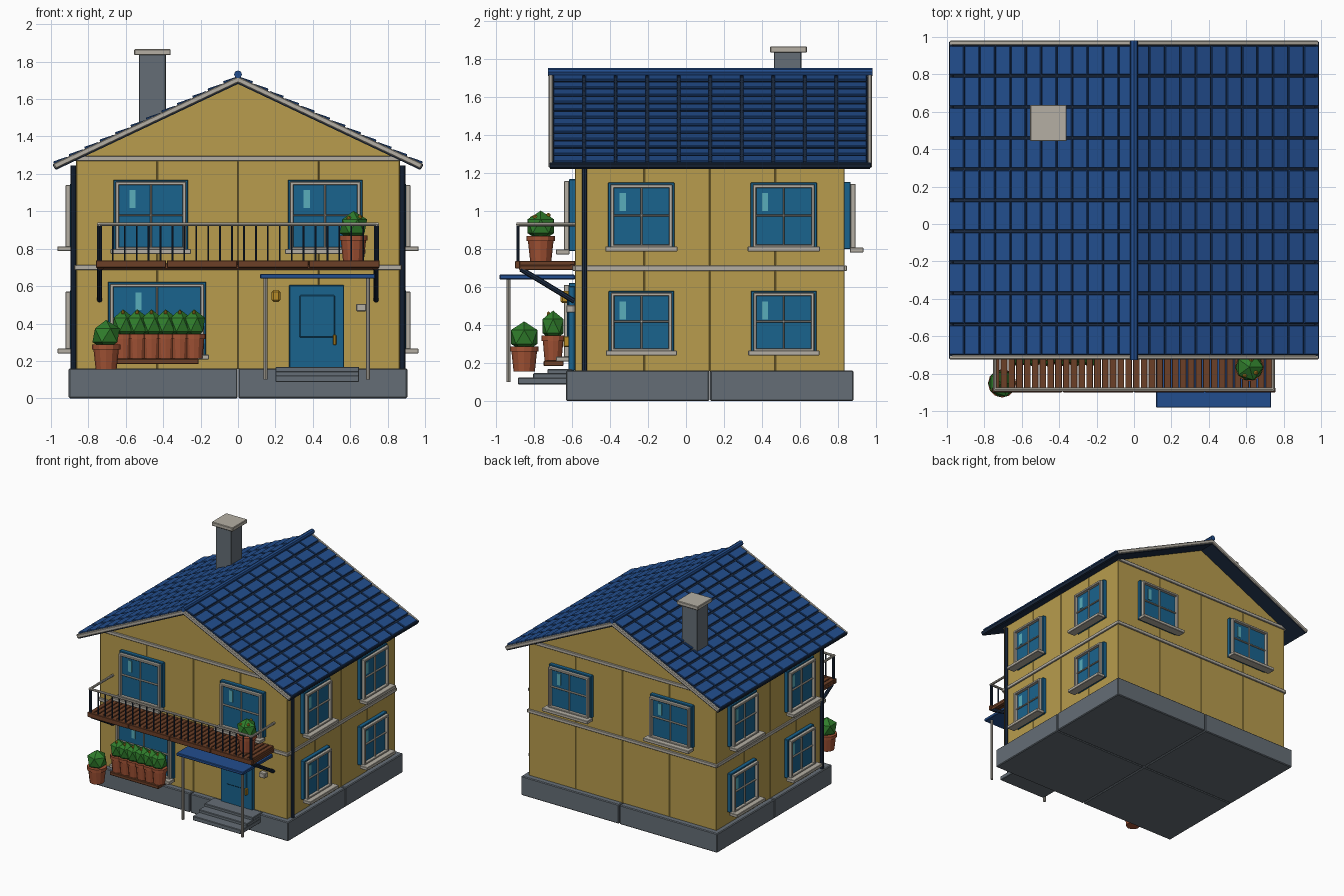
import bpy, bmesh, math
from mathutils import Matrix, Vector

if "Cube" in bpy.data.objects:
    bpy.data.objects.remove(bpy.data.objects["Cube"])

def mat(name, *c):
    m = bpy.data.materials.new(name)
    m.diffuse_color = (*c, 1)
    m.use_nodes = True
    m.node_tree.nodes["Principled BSDF"].inputs["Base Color"].default_value = m.diffuse_color
    return m

WALL = mat("ochre", .48, .335, .075)
STONE = mat("stone", .13, .155, .18)
TRIM = mat("trim", .46, .43, .37)
ROOF = mat("roof_blue", .016, .075, .27)
NAVY = mat("navy", .012, .025, .055)
GLASS = mat("window_blue", .01, .125, .27)
GLINT = mat("glint", .1, .42, .5)
WOOD = mat("wood", .15, .05, .02)
CLAY = mat("clay", .36, .085, .035)
LEAF = mat("leaf", .03, .21, .025)
GOLD = mat("gold", .5, .27, .02)
ID = Matrix()

def finish(name, bm, m, bevel=0.0):
    bmesh.ops.recalc_face_normals(bm, faces=bm.faces)
    me = bpy.data.meshes.new(name)
    bm.to_mesh(me)
    bm.free()
    me.materials.append(m)
    ob = bpy.data.objects.new(name, me)
    bpy.context.collection.objects.link(ob)
    if bevel:
        b = ob.modifiers.new("bevel", 'BEVEL')
        b.width, b.segments = bevel, 1
    return ob

def boxes(name, items, m, bevel=0.0, M=ID):
    # each item: x0, x1, y0, y1, z0, z1
    bm = bmesh.new()
    for x0, x1, y0, y1, z0, z1 in items:
        T = Matrix.Translation(((x0 + x1) / 2, (y0 + y1) / 2, (z0 + z1) / 2))
        S = Matrix.Diagonal((x1 - x0, y1 - y0, z1 - z0, 1))
        bmesh.ops.create_cube(bm, size=1, matrix=M @ T @ S)
    return finish(name, bm, m, bevel)

def rods(name, segs, r, m, sides=8):
    bm = bmesh.new()
    for p, q in segs:
        p, q = Vector(p), Vector(q)
        R = (q - p).to_track_quat('Z', 'Y').to_matrix().to_4x4()
        bmesh.ops.create_cone(bm, cap_ends=True, segments=sides, radius1=r, radius2=r,
                              depth=(q - p).length, matrix=Matrix.Translation((p + q) / 2) @ R)
    return finish(name, bm, m)

X, Y0, Y1, YC = .865, -.585, .835, .125

# stone base in four blocks
boxes("base", [(x, x + .902, y, y + .755, 0, .16) for x in (-.905, .003) for y in (-.632, .127)],
      STONE, .006)

# wall panels, two storeys
front, side = [], []
for z0, z1 in ((.155, .70), (.70, 1.285)):
    for i in range(4):
        x = -X + i * X / 2
        y = Y0 + .02 + i * .345
        for a in (Y0, Y1 - .03):
            front.append((x, x + X / 2, a, a + .03, z0, z1))
        for a in (-X, X - .03):
            side.append((a, a + .03, y, y + .345, z0, z1))
boxes("front_back_walls", front, WALL, .004)
boxes("side_walls", side, WALL, .004)

# gable walls
bm = bmesh.new()
for y in (Y0, Y1 - .03):
    f = bm.faces.new([bm.verts.new(p) for p in ((-X, y, 1.28), (X, y, 1.28), (0, y, 1.69))])
    ext = bmesh.ops.extrude_face_region(bm, geom=[f])
    bmesh.ops.translate(bm, vec=(0, .03, 0), verts=[v for v in ext["geom"] if isinstance(v, bmesh.types.BMVert)])
finish("gables", bm, WALL)

# trim bands
bands = []
for z in (.685, 1.268):
    bands += [(-X - .01, X + .01, y, y + .025, z, z + .028) for y in (Y0 - .012, Y1 - .013)]
bands += [(x, x + .025, Y0, Y1, .685, .713) for x in (-X - .012, X - .013)]
boxes("trim_bands", bands, TRIM, .003)

# roof: deck, verges, gutters and overlapping tiles on both slopes
TH, L, YR = math.atan(.472), 1.095, .8525
for s, label in ((0, "right"), (math.pi, "left")):
    M = Matrix.Translation((0, .1275, 1.725)) @ Matrix.Rotation(s, 4, 'Z') @ Matrix.Rotation(TH, 4, 'Y')
    boxes("roof_deck_" + label, [(0, L, -YR + .01, YR - .01, -.04, -.014)], NAVY, 0, M)
    boxes("verge_" + label, [(0, L, y, y + .024, -.034, -.004) for y in (-YR, YR - .024)], TRIM, .005, M)
    boxes("gutter_" + label, [(L - .02, L + .004, -YR + .005, YR - .005, -.034, -.005)], NAVY, .004, M)
    bm = bmesh.new()
    p, w = L / 12, 2 * (YR - .022) / 10
    for r in range(12):
        for c in range(10):
            T = Matrix.Translation(((r + .5) * p, -YR + .022 + (c + .5) * w, -.009))
            vs = bmesh.ops.create_cube(bm, size=1, matrix=T @ Matrix.Diagonal((p - .010, w - .012, .014, 1)))["verts"]
            for v in vs:
                if v.co.x > (r + .5) * p:
                    v.co.z += .009
    bmesh.ops.transform(bm, matrix=M, verts=bm.verts)
    finish("roof_tiles_" + label, bm, ROOF, .003)
rods("ridge", [((0, -.727, 1.732), (0, .982, 1.732))], .021, ROOF)

# chimney
boxes("chimney", [(-.53, -.385, .463, .608, 1.42, 1.84)], STONE, .004)
boxes("chimney_cap", [(-.555, -.36, .443, .637, 1.835, 1.867)], TRIM, .004)

# downpipes
rods("downpipes", [((x, -.535, .16), (x, -.535, 1.245)) for x in (-.881, .881)], .014, NAVY)

# windows: local x across, -y outward
def window(name, turn, u, w, z0, z1):
    off = {0: (u, Y0, 0), 90: (X, u, 0), 180: (u, Y1, 0), -90: (-X, u, 0)}[turn]
    M = Matrix.Translation(off) @ Matrix.Rotation(math.radians(turn), 4, 'Z')
    h, zm, f, b = w / 2, (z0 + z1) / 2, w / 2 - .012, .018
    boxes(name + "_pane", [(-h, h, -.032, .01, z0, z1)], GLASS, .003, M)
    ya, yb = -.058, -.03
    boxes(name + "_frame", [(-f, -f + b, ya, yb, z0, z1 - .01), (f - b, f, ya, yb, z0, z1 - .01),
                            (-f, f, ya, yb, z1 - .028, z1 - .01), (-f, f, ya, yb, z0, z0 + b),
                            (-.005, .005, -.045, yb, z0, z1 - .01),
                            (-f, f, -.045, yb, zm - .005, zm + .005)], TRIM, .003, M)
    boxes(name + "_sill", [(-h - .015, h + .015, -.1, -.028, z0 - .018, z0 + .008)], TRIM, .003, M)
    boxes(name + "_glint", [(-.115, -.082, -.036, -.03, z1 - .15, z1 - .055)], GLINT, 0, M)

for i, u in enumerate((-.466, .466)):
    window(f"front_window_{i}", 0, u, .40, .79, 1.168)
    window(f"back_window_{i}", 180, u, .39, .80, 1.153)
for i, u in enumerate((-.235, .515)):
    for t, label in ((90, "right"), (-90, "left")):
        window(f"{label}_upper_window_{i}", t, u, .35, .805, 1.15)
        window(f"{label}_lower_window_{i}", t, u, .345, .258, .58)
window("lounge_window", 0, -.433, .525, .225, .622)

# door with raised panel and handle, lamp, letter box
boxes("door", [(.273, .567, -.62, Y0, .16, .605)], GLASS, .004)
boxes("door_panel", [(.328, .518, -.628, -.61, .325, .552)], GLASS, .006)
boxes("door_handle", [(.508, .526, -.645, -.615, .285, .34)], GOLD, .004)
boxes("wall_lamp", [(.18, .226, -.66, -.60, .515, .578)], GOLD, .01)
boxes("lamp_bracket", [(.193, .213, -.61, Y0, .535, .56)], NAVY)
boxes("letter_box", [(.632, .686, -.63, Y0, .465, .505)], TRIM, .004)

# entrance steps
boxes("steps", [(.2, .648, -.885, -.60, .087, .123), (.2, .648, -.805, -.60, .118, .146),
                (.2, .648, -.73, -.60, .14, .168)], STONE, .004)

# porch canopy on posts
boxes("porch_canopy", [(.118, .733, -.982, Y0, .64, .665)], ROOF, .004)
rods("porch_posts", [((x, -.935, .1), (x, -.935, .645)) for x in (.147, .695)], .011, TRIM)

# balcony: planks, front beams, brackets, railing
n, w = 36, 1.5 / 36
boxes("balcony_planks", [(-.755 + i * w, -.755 + (i + 1) * w - .006, -.885, Y0, .713, .737) for i in range(n)], WOOD, .002)
boxes("balcony_beams", [(-.76 + i * .38, -.384 + i * .38, -.9, -.875, .698, .738) for i in range(4)]
      + [(-.75, .75, -.61, -.587, .69, .72), (-.75, -.72, -.88, Y0, .69, .715),
         (.72, .75, -.88, Y0, .69, .715)], WOOD, .003)
rods("balcony_brackets", [((x, -.87, .695), (x, -.588, .525)) for x in (-.74, .738)], .014, NAVY)
rods("balusters", [((-.733 + i * 1.466 / 23, -.885, .73), (-.733 + i * 1.466 / 23, -.885, .93)) for i in range(24)], .0055, NAVY, 6)
R = .93
rods("handrail", [((-.752, -.885, R), (.752, -.885, R))]
     + [((x, -.892, R), (x, Y0, R)) for x in (-.745, .745)], .010, TRIM)
rods("corner_posts", [((x, -.885, .72), (x, -.885, R)) for x in (-.745, .745)], .008, NAVY)

# potted plants: tapered pot, rim, faceted foliage, flowers
def plant(name, x, y, z, s=1.0, flowers=()):
    M = Matrix.Translation((x, y, z)) @ Matrix.Diagonal((s, s, 1, 1))
    bm = bmesh.new()
    for r1, r2, a, b in ((.056, .068, 0, .11), (.076, .076, .105, .132)):
        bmesh.ops.create_cone(bm, cap_ends=True, segments=12, radius1=r1, radius2=r2, depth=b - a,
                              matrix=M @ Matrix.Translation((0, 0, (a + b) / 2)))
    finish(name + "_pot", bm, CLAY)
    bm = bmesh.new()
    bmesh.ops.create_icosphere(bm, subdivisions=1, radius=.082, matrix=M @ Matrix.Translation((0, 0, .182)))
    finish(name + "_foliage", bm, LEAF)
    if flowers:
        bm = bmesh.new()
        for f in flowers:
            bmesh.ops.create_icosphere(bm, subdivisions=1, radius=.013, matrix=M @ Matrix.Translation(f))
        finish(name + "_flowers", bm, GOLD)

plant("ground_plant", -.705, -.852, .155)
plant("balcony_plant", .617, -.765, .738, 1, [(-.025, -.045, .225), (.035, -.03, .232), (.01, .04, .24)])
for i in range(6):
    plant(f"window_plant_{i}", -.615 + i * .076, -.7, .212, .8, [(0, -.03, .247)])
boxes("plant_shelf", [(-.66, -.21, -.75, -.645, .183, .212)], WOOD, .004)
